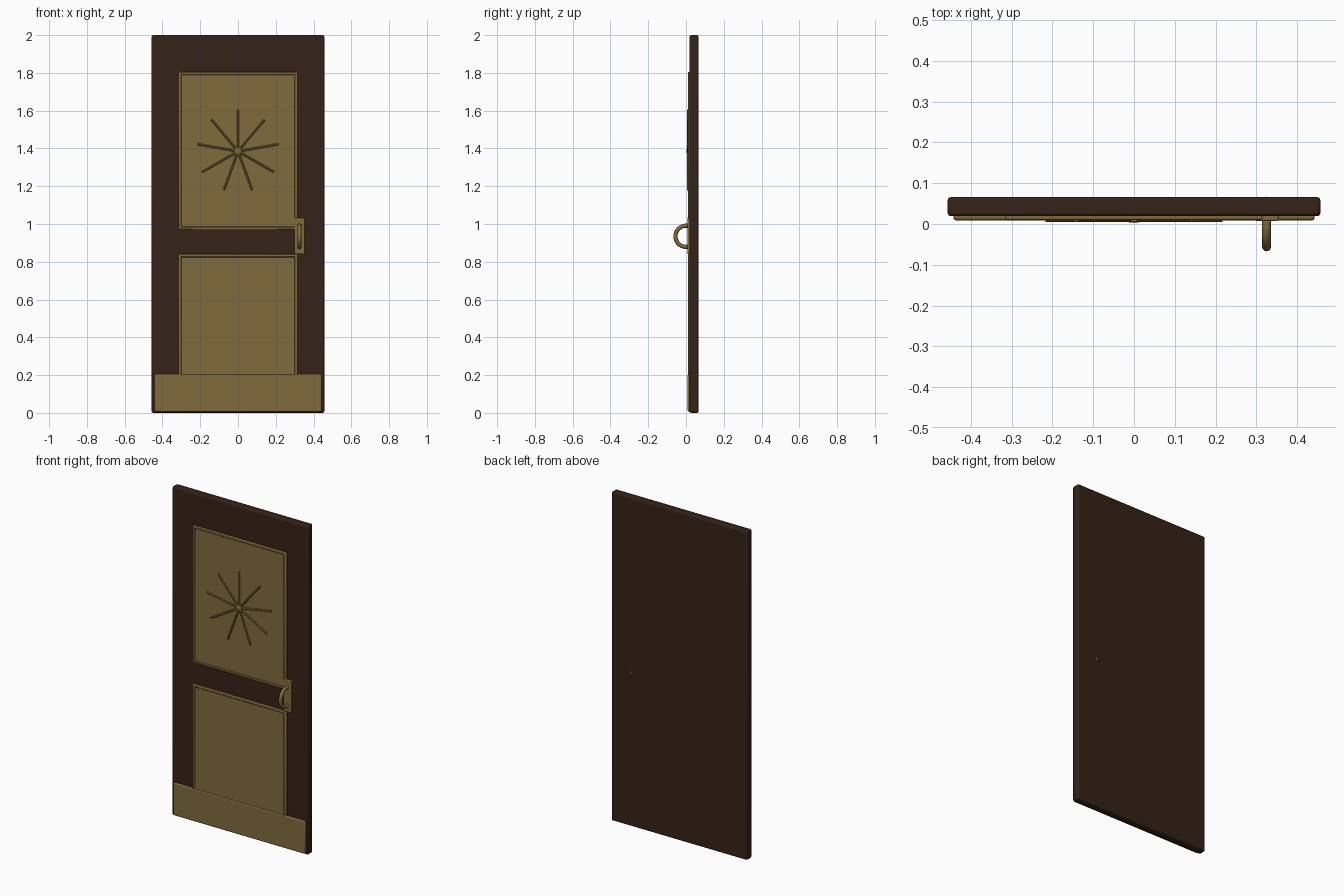
import bpy, bmesh, math
from mathutils import Matrix

if "Cube" in bpy.data.objects:
    bpy.data.objects.remove(bpy.data.objects["Cube"])


def material(name, color):
    m = bpy.data.materials.new(name)
    m.diffuse_color = (*color, 1)
    m.use_nodes = True
    m.node_tree.nodes["Principled BSDF"].inputs["Base Color"].default_value = m.diffuse_color
    return m


WOOD = material("dark_wood", (0.035, 0.016, 0.009))
BRASS = material("brass", (0.22, 0.145, 0.045))


def finish(bm, name, mat):
    bmesh.ops.recalc_face_normals(bm, faces=bm.faces)
    mesh = bpy.data.meshes.new(name)
    bm.to_mesh(mesh)
    bm.free()
    ob = bpy.data.objects.new(name, mesh)
    bpy.context.collection.objects.link(ob)
    mesh.materials.append(mat)
    bpy.ops.object.select_all(action='DESELECT')
    ob.select_set(True)
    bpy.context.view_layer.objects.active = ob
    bpy.ops.object.shade_smooth_by_angle(angle=math.radians(35))
    return ob


def box(name, x, y, z, mat, bevel, rim=0, sink=0):
    """Box from (min, max) ranges; optionally sinks a field inside a front rim."""
    bm = bmesh.new()
    bmesh.ops.create_cube(bm, size=1)
    for v in bm.verts:
        v.co = [r[0] + (c + 0.5) * (r[1] - r[0]) for c, r in zip(v.co, (x, y, z))]
    if rim:
        bmesh.ops.recalc_face_normals(bm, faces=bm.faces)
        front = min(bm.faces, key=lambda f: f.calc_center_median().y)
        bmesh.ops.inset_region(bm, faces=[front], thickness=rim)
        bmesh.ops.inset_region(bm, faces=[front], thickness=0.005, depth=-sink)
    ob = finish(bm, name, mat)
    mod = ob.modifiers.new("soft_edges", 'BEVEL')
    mod.width = bevel
    mod.segments = 2
    mod.limit_method = 'ANGLE'
    mod.angle_limit = math.radians(60)
    return ob


# Door slab
box("door_slab", (-0.457, 0.457), (0.019, 0.066), (0, 2), WOOD, 0.008)

# Raised panels with rims, and the kick plate
box("upper_panel", (-0.315, 0.315), (0.010, 0.03), (0.97, 1.805), BRASS, 0.004, 0.018, 0.003)
box("lower_panel", (-0.315, 0.315), (0.010, 0.03), (0.16, 0.84), BRASS, 0.004, 0.018, 0.003)
box("kick_plate", (-0.443, 0.443), (0.009, 0.03), (0.006, 0.205), BRASS, 0.006)

# Nine-rayed starburst ornament
bm = bmesh.new()
for i in range(9):
    place = (Matrix.Translation((0, 0.011, 1.385))
             @ Matrix.Rotation(math.radians(40 * i), 4, 'Y')
             @ Matrix.Translation((0, 0, 0.11)))
    bmesh.ops.create_cone(bm, cap_ends=True, segments=10, radius1=0.006,
                          radius2=0.006, depth=0.22, matrix=place)
bmesh.ops.create_uvsphere(bm, u_segments=20, v_segments=10, radius=1,
                          matrix=Matrix.Translation((0, 0.012, 1.385))
                          @ Matrix.Diagonal((0.024, 0.009, 0.024, 1)))
finish(bm, "starburst", BRASS)

# Handle plate
box("handle_plate", (0.298, 0.354), (0.007, 0.03), (0.84, 1.035), BRASS, 0.004)

# Ring handle passing through the door
bpy.ops.mesh.primitive_torus_add(location=(0.325, 0, 0.935),
                                 rotation=(0, math.pi / 2, 0),
                                 major_radius=0.056, minor_radius=0.011,
                                 major_segments=40, minor_segments=12)
ring = bpy.context.object
ring.name = "ring_handle"
ring.data.materials.append(BRASS)
bpy.ops.object.shade_smooth()
